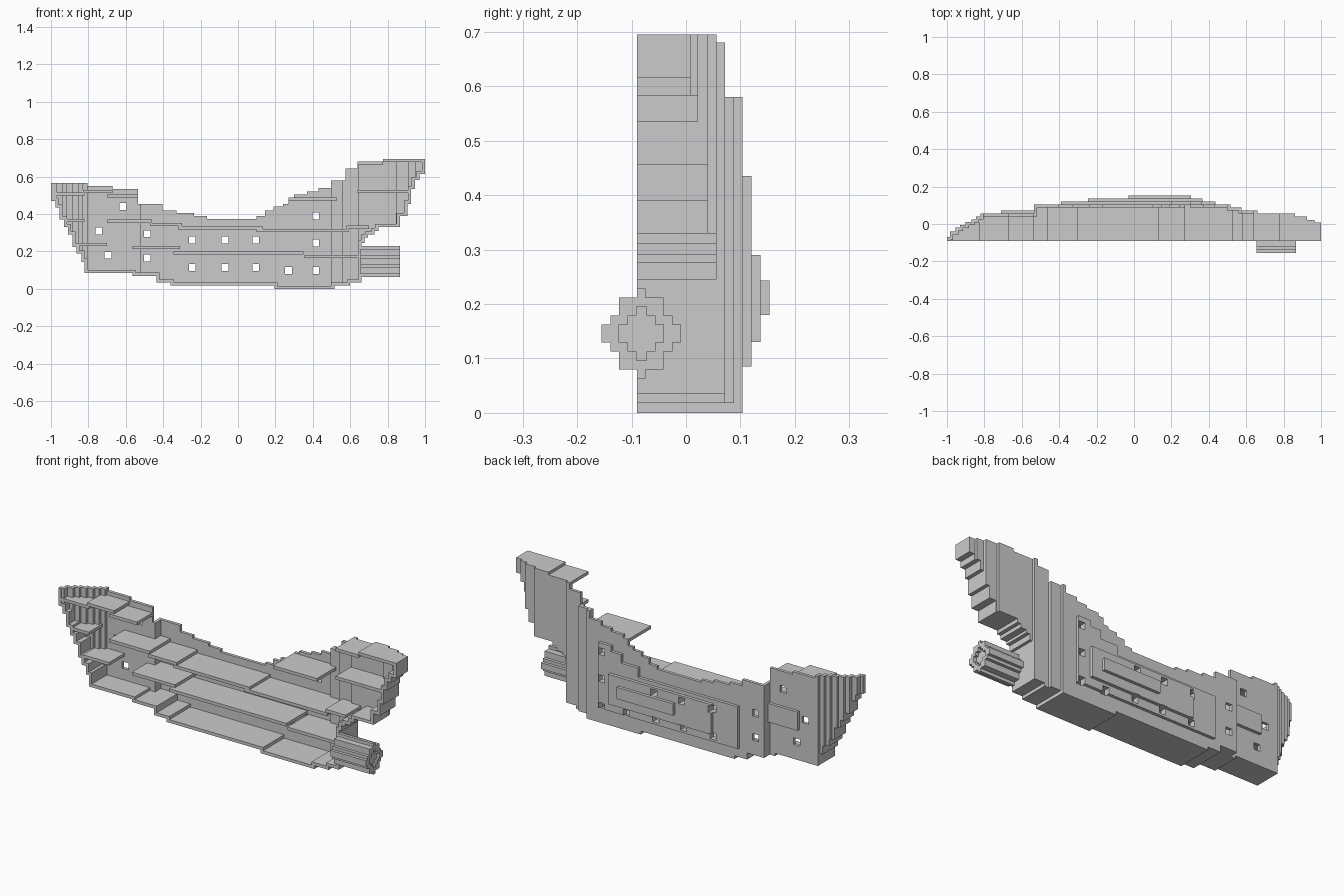
import bpy, bmesh

cube = bpy.data.objects.get("Cube")
if cube:
    bpy.data.objects.remove(cube, do_unlink=True)

T = 0.0165       # plank thickness
CUT = -0.09      # plane of the open side

grey = bpy.data.materials.new("plain_grey")
grey.use_nodes = True
grey.diffuse_color = (0.6, 0.6, 0.6, 1)
grey.node_tree.nodes["Principled BSDF"].inputs["Base Color"].default_value = (0.6, 0.6, 0.6, 1)


def box(bm, x0, x1, y0, y1, z0, z1):
    """Add one axis-aligned block."""
    if min(x1 - x0, y1 - y0, z1 - z0) < 0.001:
        return
    verts = bmesh.ops.create_cube(bm, size=1)["verts"]
    bmesh.ops.scale(bm, vec=(x1 - x0, y1 - y0, z1 - z0), verts=verts)
    bmesh.ops.translate(bm, vec=((x0 + x1) / 2, (y0 + y1) / 2, (z0 + z1) / 2), verts=verts)


def finish(bm, name):
    mesh = bpy.data.meshes.new(name)
    bm.to_mesh(mesh)
    bm.free()
    mesh.materials.append(grey)
    obj = bpy.data.objects.new(name, mesh)
    bpy.context.collection.objects.link(obj)


def step(table, x):
    """Value of a step table (start x, value) at x."""
    return [v for start, v in table if start <= x][-1]


# Sheer line, keel line and outer half-breadth as steps along the hull
tops = [(-1, .565), (-.81, .55), (-.67, .535), (-.535, .455), (-.405, .42), (-.33, .405),
        (-.235, .39), (-.165, .375), (.1, .39), (.145, .42), (.19, .44), (.24, .455),
        (.27, .49), (.3, .505), (.37, .52), (.43, .54), (.5, .58), (.575, .645),
        (.64, .68), (.775, .695)]
keel = [(-1, .47), (-.975, .435), (-.955, .37), (-.93, .33), (-.91, .29), (-.885, .225),
        (-.863, .19), (-.837, .145), (-.82, .085), (-.565, .07), (-.435, .035), (-.36, .018),
        (.195, 0), (.515, .018), (.6, .035), (.66, .245), (.675, .275), (.695, .29),
        (.73, .31), (.75, .33), (.865, .39), (.905, .455), (.925, .535), (.945, .583), (.97, .615)]
beam = [(-1, -.07), (-.985, -.04), (-.955, -.02), (-.93, -.005), (-.9, .01), (-.87, .025),
        (-.845, .04), (-.82, .056), (-.535, .104), (.515, .088), (.575, .072), (.66, .056),
        (.86, .04), (.925, .022), (.965, .008)]

# Gun port centres
ports = [(x, z) for x in (-.245, -.07, .095) for z in (.115, .262)]
ports += [(.27, .098), (.415, .098), (.415, .245), (.415, .39), (-.485, .165),
          (-.485, .295), (-.695, .18), (-.745, .31), (-.615, .44)]
R = 0.018


def panel(bm, x0, x1, y0, y1, z0, z1):
    """Upright panel with the ports left open."""
    edges = {x0, x1} | {p[0] + s for p in ports for s in (-R, R) if x0 < p[0] + s < x1}
    edges = sorted(edges)
    for a, b in zip(edges, edges[1:]):
        low = z0
        for px, pz in sorted(ports, key=lambda p: p[1]):
            if abs((a + b) / 2 - px) < R and low < pz + R and pz - R < z1:
                box(bm, a, b, y0, y1, low, pz - R)
                low = pz + R
        box(bm, a, b, y0, y1, low, z1)


def spans(x0, x1, *tables):
    """Split a range at every step of the tables."""
    cuts = sorted({x0, x1} | {s for t in tables for s, v in t if x0 < s < x1})
    return list(zip(cuts, cuts[1:]))


# Hull side, bottom planking and the risers between steps
side, bottom = bmesh.new(), bmesh.new()
last = None
for a, b in spans(-1, 1, tops, keel, beam):
    top, low, y = (step(t, a) for t in (tops, keel, beam))
    panel(side, a, b, max(y - T, CUT), y, low, top)
    box(bottom, a, b, CUT, y, low, low + T)
    if last:
        ptop, plow, py = last
        if y > py:
            box(side, a, a + T, max(py - T, CUT), y, low, top)
        elif y < py:
            box(side, a - T, a, max(y - T, CUT), py, plow, ptop)
        if low < plow:
            box(bottom, a, a + T, CUT, y, low, plow + T)
        elif low > plow:
            box(bottom, a - T, a, CUT, py, plow, low + T)
    last = top, low, y
box(side, -1, -1 + T, CUT, -.07, .47, .565)
box(side, 1 - T, 1, CUT, .008, .615, .695)
finish(side, "hull_side")
finish(bottom, "hull_bottom")

# Raised planking on the outside
belt = bmesh.new()
belt_tops = [(-.39, .31), (.2, .36), (.3, .405), (.36, .435)]
for a, b in spans(-.39, .435, belt_tops):
    panel(belt, a, b, .104, .12, .085, step(belt_tops, a))
panel(belt, -.245, .365, .12, .137, .13, .29)
panel(belt, -.03, .305, .137, .153, .18, .243)
panel(belt, -.71, -.535, .056, .072, .25, .35)
finish(belt, "outer_belt")


# Decks: (start, end, upper surface)
def decks(name, rows):
    bm = bmesh.new()
    for x0, x1, z in rows:
        for a, b in spans(x0, x1, beam):
            box(bm, a, b, CUT, step(beam, a) - .002, z - T, z)
    finish(bm, name)


decks("bow_decks", [(-.985, -.82, .515), (-.83, -.67, .53), (-.7, -.535, .505)])
decks("upper_deck", [(-.92, -.82, .375), (-.7, -.46, .37), (-.47, -.3, .352),
                     (-.32, .13, .335), (.1, .59, .32), (.58, .7, .338)])
decks("lower_deck", [(-.855, -.7, .245), (-.565, -.31, .23), (-.345, .35, .2), (.355, .65, .182)])
decks("quarter_deck", [(.27, .53, .488), (.64, .91, .53)])
decks("stern_roof", [(.64, .775, .68), (.775, 1, .695)])

# Ribbed drum under the stern with a recessed end
drum = bmesh.new()
CY, CZ = -.082, .146
outer = [.073, .057, .041, .041, .008]
inner = [.041, .025, .009, 0, 0]
for i, (wide, hole) in enumerate(zip(outer, inner)):
    for s in (-1, 1):
        z0, z1 = sorted((CZ + s * i * T, CZ + s * (i + 1) * T))
        box(drum, .655, .848, CY - wide, CY + wide, z0, z1)
        box(drum, .848, .865, CY - wide, CY - hole, z0, z1)
        box(drum, .848, .865, CY + hole, CY + wide, z0, z1)
finish(drum, "stern_drum")
